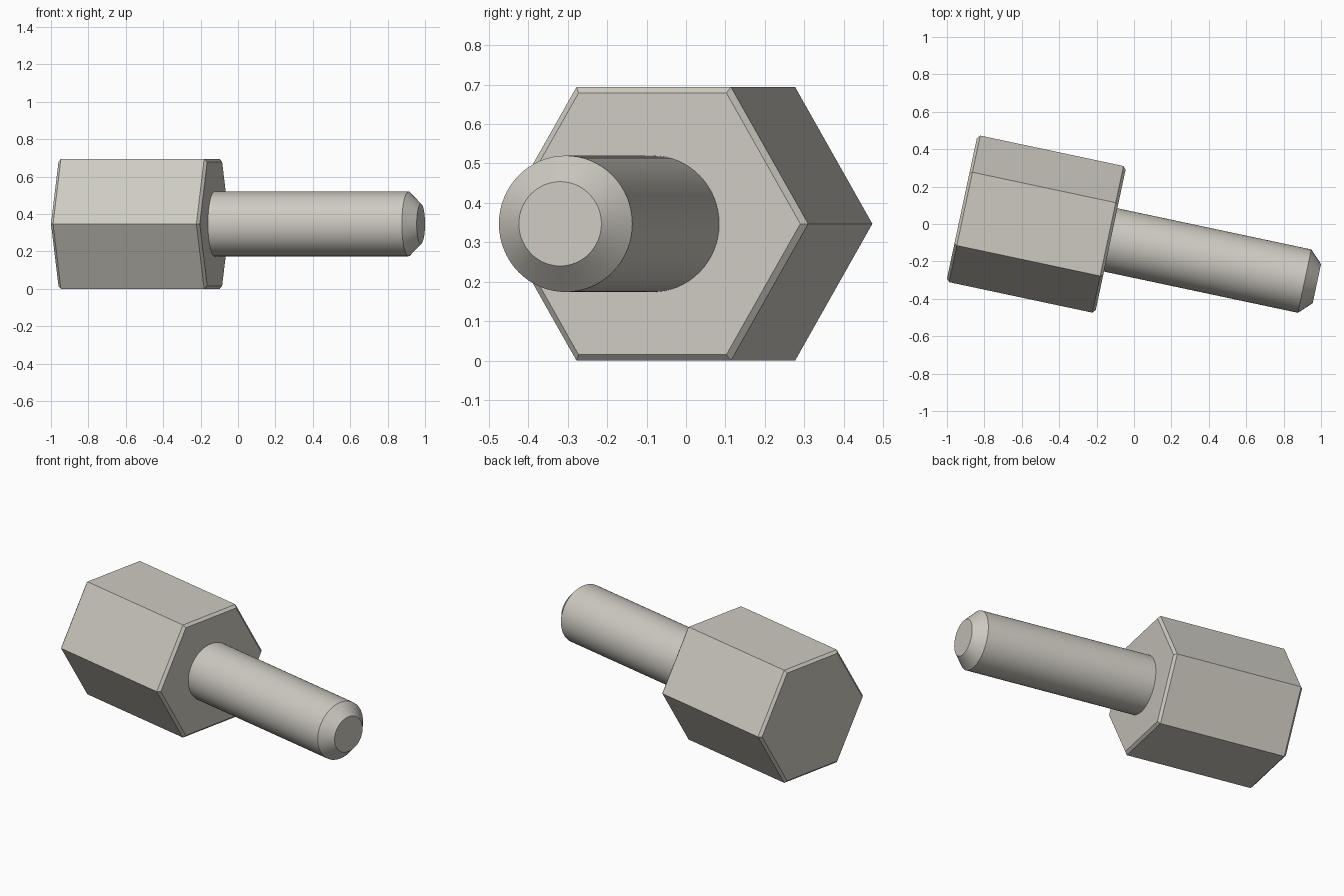
import bpy, bmesh
from math import sin, cos, pi, radians, sqrt

if "Cube" in bpy.data.objects:
    bpy.data.objects.remove(bpy.data.objects["Cube"], do_unlink=True)

metal = bpy.data.materials.new("warm_grey_metal")
metal.use_nodes = True
colour = (0.61, 0.59, 0.53, 1)
metal.diffuse_color = colour
metal.node_tree.nodes["Principled BSDF"].inputs["Base Color"].default_value = colour


def ring(bm, x, radius, sides):
    """A ring of vertices around the local x axis."""
    return [bm.verts.new((x, radius * cos(2 * pi * i / sides), radius * sin(2 * pi * i / sides)))
            for i in range(sides)]


def tube(bm, profile, sides):
    """Skin a profile of (position, radius) pairs; return the rings."""
    rings = [ring(bm, x, r, sides) for x, r in profile]
    for a, b in zip(rings, rings[1:]):
        for i in range(sides):
            j = (i + 1) % sides
            bm.faces.new((a[i], a[j], b[j], b[i]))
    return rings


def loop_edges(bm, verts):
    return [bm.edges.get((v, verts[i - 1])) for i, v in enumerate(verts)]


def finish(bm, name):
    """Orient along the part axis, then shade smooth with sharp edges."""
    bmesh.ops.recalc_face_normals(bm, faces=bm.faces)
    mesh = bpy.data.meshes.new(name)
    bm.to_mesh(mesh)
    bm.free()
    mesh.materials.append(metal)
    obj = bpy.data.objects.new(name, mesh)
    bpy.context.collection.objects.link(obj)
    obj.location = (-0.92, 0.084, 0.347)
    obj.rotation_euler.z = radians(-12)
    bpy.ops.object.select_all(action="DESELECT")
    obj.select_set(True)
    bpy.context.view_layer.objects.active = obj
    bpy.ops.object.shade_smooth_by_angle(angle=radians(25))
    return obj


# Hexagonal body with chamfered ends and a countersunk blind bore
apothem, chamfer, length = 0.347, 0.015, 0.813
outer = apothem * 2 / sqrt(3)
inner = (apothem - chamfer) * 2 / sqrt(3)
bm = bmesh.new()
hexes = tube(bm, [(0, inner), (chamfer, outer), (length - chamfer, outer), (length, inner)], 6)
bm.faces.new(hexes[-1])
bore = tube(bm, [(0, 0.2), (0.06, 0.142), (0.62, 0.142)], 60)
bm.faces.new(bore[-1])
bmesh.ops.bridge_loops(bm, edges=loop_edges(bm, hexes[0]) + loop_edges(bm, bore[0]))
finish(bm, "hex_body")

# Round shank with a chamfered tip
bm = bmesh.new()
rings = tube(bm, [(length - 0.01, 0.173), (1.873, 0.173), (1.94, 0.107)], 64)
bm.faces.new(rings[0])
bm.faces.new(rings[-1])
finish(bm, "shank")
